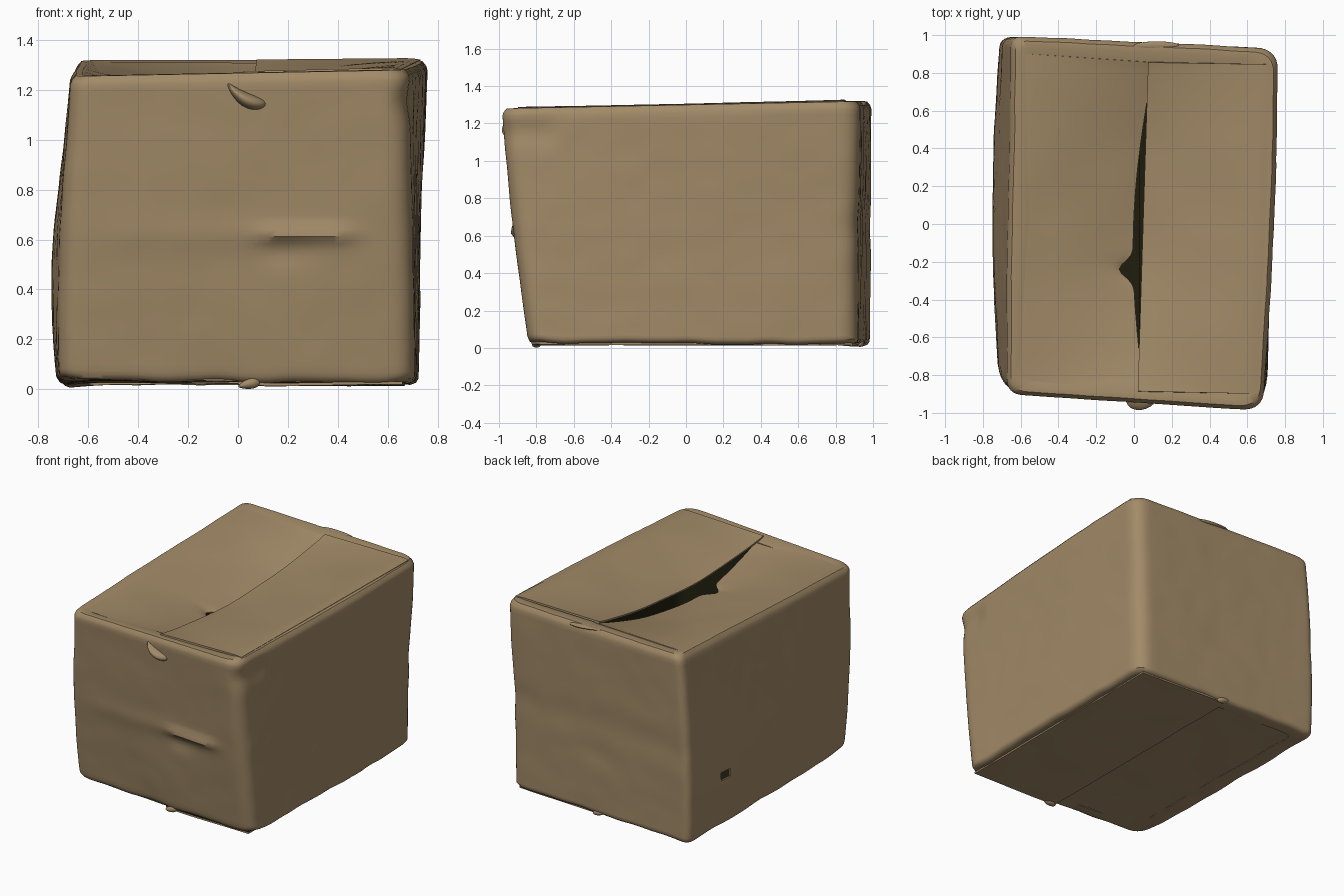
import bpy, bmesh, math
from mathutils import Vector, noise

if "Cube" in bpy.data.objects:
    bpy.data.objects.remove(bpy.data.objects["Cube"])

def material(name, col):
    m = bpy.data.materials.new(name)
    m.diffuse_color = (*col, 1)
    m.use_nodes = True
    m.node_tree.nodes["Principled BSDF"].inputs["Base Color"].default_value = m.diffuse_color
    return m

CARD = material("cardboard", (0.36, 0.255, 0.137))
DARK = material("dark_interior", (0.013, 0.012, 0.004))

# Corner posts (front left, front right, back right, back left) at bottom, middle, top
BOTTOM = [(-.70, -.78, .04), (.705, -.85, .03), (.715, .915, .025), (-.70, .985, .02)]
MIDDLE = [(-.70, -.85, .64), (.695, -.93, .64), (.73, .92, .66), (-.70, .99, .66)]
TOP = [(-.675, -.905, 1.255), (.685, -.99, 1.28), (.765, .93, 1.318), (-.645, .995, 1.318)]
ROUND = [.09, .11, .11, .06]

def corner(k, t):
    a, b, c = Vector(BOTTOM[k]), Vector(MIDDLE[k]), Vector(TOP[k])
    return a * (2*t - 1) * (t - 1) + b * 4*t * (1 - t) + c * t * (2*t - 1)

def inset_pt(p, ix, iy):
    return Vector((p.x * (1 - ix / .70), p.y * (1 - iy / .93), p.z))

def bump(v, mid, width):
    return math.exp(-((v - mid) / width) ** 2)

def finish(name, bm, thick=0.012, angle=40):
    me = bpy.data.meshes.new(name)
    bm.to_mesh(me)
    bm.free()
    ob = bpy.data.objects.new(name, me)
    bpy.context.collection.objects.link(ob)
    me.materials.append(CARD)
    if thick:
        # Cardboard thickness, with a dark inner side
        me.materials.append(DARK)
        bpy.ops.object.select_all(action='DESELECT')
        s = ob.modifiers.new("thickness", 'SOLIDIFY')
        s.thickness, s.offset, s.material_offset = thick, -1, 1
    ob.select_set(True)
    bpy.context.view_layer.objects.active = ob
    if thick:
        bpy.ops.object.modifier_apply(modifier="thickness")
    bpy.ops.object.shade_smooth_by_angle(angle=math.radians(angle))
    return ob

# ---- Four walls: rounded rings lofted upward
def ring(t, inset, dz, straight=36, arc=8):
    cs = [inset_pt(corner(k, t), inset, inset) for k in range(4)]
    pts = []
    for k in range(4):
        c, p, n = cs[k], cs[k-1], cs[(k+1) % 4]
        r = ROUND[k]
        a, b = c + (p - c).normalized() * r, c + (n - c).normalized() * r
        for i in range(arc + 1):
            s = i / arc
            pts.append(a * (1-s)**2 + c * 2*s*(1-s) + b * s*s)
        e = n + (c - n).normalized() * ROUND[(k+1) % 4]
        pts += [b.lerp(e, i / straight) for i in range(1, straight)]
    return [p + Vector((0, 0, dz)) for p in pts]

def wall_dent(p):
    n = noise.noise(p * 2.3) * .006 + noise.noise(p * 7) * .003
    d = Vector((n, n * .7, 0))
    if p.x < -.6:                       # left side bulges outward, mostly low down
        d.x -= .045 * math.cos(p.y * 1.5) * bump(p.z, .4, .55)
    if p.x > .6:                        # right side bulges slightly
        d.x += .015 * math.cos(p.y * 1.6)
    if p.y < -.7:                       # pinched crease and dent on the front
        along = 1 / (1 + math.exp((abs(p.x - .27) - .19) * 45))
        d.y += along * (-.026 * bump(p.z, .62, .03) + .014 * bump(p.z, .55, .06) * bump(p.x, .18, .13))
        d.y -= .008 * bump(p.z, .62, .06) * bump(p.x, -.1, .4)
        d.x -= .02 * bump(p.z, 1.15, .07) * bump(p.x, .66, .06)
    if p.y > .8:                        # soft horizontal fold on the back
        d.y -= .006 * bump(p.z, .66, .1) + .008 * bump(p.z, .45, .08) * bump(p.x, .05, .15)
    d.z = .012 * noise.noise(Vector((p.x * 5, p.y * 5, 3))) * bump(p.z, 0, .15)
    return p + d

levels = [(0, .10, 0), (0, .03, -.004), (0, .01, .004), (0, 0, .02)]
levels += [(.03 + .94 * i / 42, 0, 0) for i in range(43)]
levels += [(.985, .006, 0), (1, .022, 0), (1, .05, .002), (1, .12, -.018)]
bm = bmesh.new()
rows = [[bm.verts.new(wall_dent(p)) for p in ring(*lv)] for lv in levels]
for lo, hi in zip(rows, rows[1:]):
    for i in range(len(lo)):
        j = (i + 1) % len(lo)
        bm.faces.new((lo[i], lo[j], hi[j], hi[i]))
# Small puncture low on the left side
hole = [f for f in bm.faces if f.calc_center_median().x < -.6 and
        (f.calc_center_median() - Vector((-.72, .60, .37))).length < .038]
bmesh.ops.delete(bm, geom=hole, context='FACES')
finish("box_walls", bm)

# ---- Flaps: grids running from a side rim (u=0) to the centre seam (u=1)
def flap(name, func, up, nu=24, nv=70):
    bm = bmesh.new()
    g = [[bm.verts.new(func(u / nu, v / nv)) for v in range(nv + 1)] for u in range(nu + 1)]
    for u in range(nu):
        for v in range(nv):
            bm.faces.new((g[u][v], g[u+1][v], g[u+1][v+1], g[u][v+1]))
    bm.normal_update()
    if sum(f.normal.z for f in bm.faces) * up < 0:
        bmesh.ops.reverse_faces(bm, faces=bm.faces)
    return finish(name, bm)

def top_flap(front, back, sag, power, gap, lift):
    a = inset_pt(Vector(TOP[front]), .03, .085)
    b = inset_pt(Vector(TOP[back]), .03, .085)
    def func(u, v):
        belly = max(0, math.sin(math.pi * v)) ** .85
        y = -.885 + 1.74 * v
        slit = gap * (-.03 + .08 * max(0, math.sin(math.pi * v)) + .075 * bump(y, -.24, .055) * u ** 6)
        seam = Vector((.02 + .055 * v - slit, y, 1.265 + .047 * v))
        p = a.lerp(b, v).lerp(seam, u)
        # edge of the flap rounds down over the side rim
        p.z += lift - sag * belly * u ** power - .006 * bump(u, 0, .04)
        p.z += .010 * noise.noise(p * 2.5) * min(1, u * 4) * belly
        return p
    return func

flap("top_flap_left", top_flap(0, 3, .135, 1.2, 1, -.004), 1)
flap("top_flap_right", top_flap(1, 2, .085, 1.4, 0, .010), 1)

def bottom_flap(front, back, seam_x, lift):
    a = inset_pt(Vector(BOTTOM[front]), .045, .025)
    b = inset_pt(Vector(BOTTOM[back]), .045, .025)
    def func(u, v):
        seam = Vector((seam_x, -.80 + 1.73 * v, .026))
        p = a.lerp(b, v).lerp(seam, u)
        p.z += lift - .008 + .004 * bump(u, 1, .08)
        p.z += .005 * noise.noise(p * 3)
        return p
    return func

flap("bottom_flap_left", bottom_flap(0, 3, .03, .010), -1)
flap("bottom_flap_right", bottom_flap(1, 2, .0, -.004), -1)

# ---- Small crumpled scraps: flattened, bent lumps of card
def scrap(name, loc, size, tilt, bend=0):
    bm = bmesh.new()
    bmesh.ops.create_uvsphere(bm, u_segments=24, v_segments=14, radius=1)
    for v in bm.verts:
        x, y, z = v.co
        v.co = Vector((x * size[0], y * size[1], z * size[2] * (1 + .4 * x) + bend * x * x))
    ob = finish(name, bm, 0)
    ob.location, ob.rotation_euler = loc, (0, tilt, 0)

scrap("front_torn_tab", (.025, -.925, 1.165), (.09, .06, .028), math.radians(30), .02)
scrap("front_seam_scrap", (.045, -.80, .022), (.045, .025, .021), math.radians(-15))
scrap("back_seam_scrap", (.02, .93, .028), (.05, .022, .018), math.radians(10))
scrap("back_rim_crumple", (.12, .945, 1.308), (.12, .022, .012), math.radians(4))
